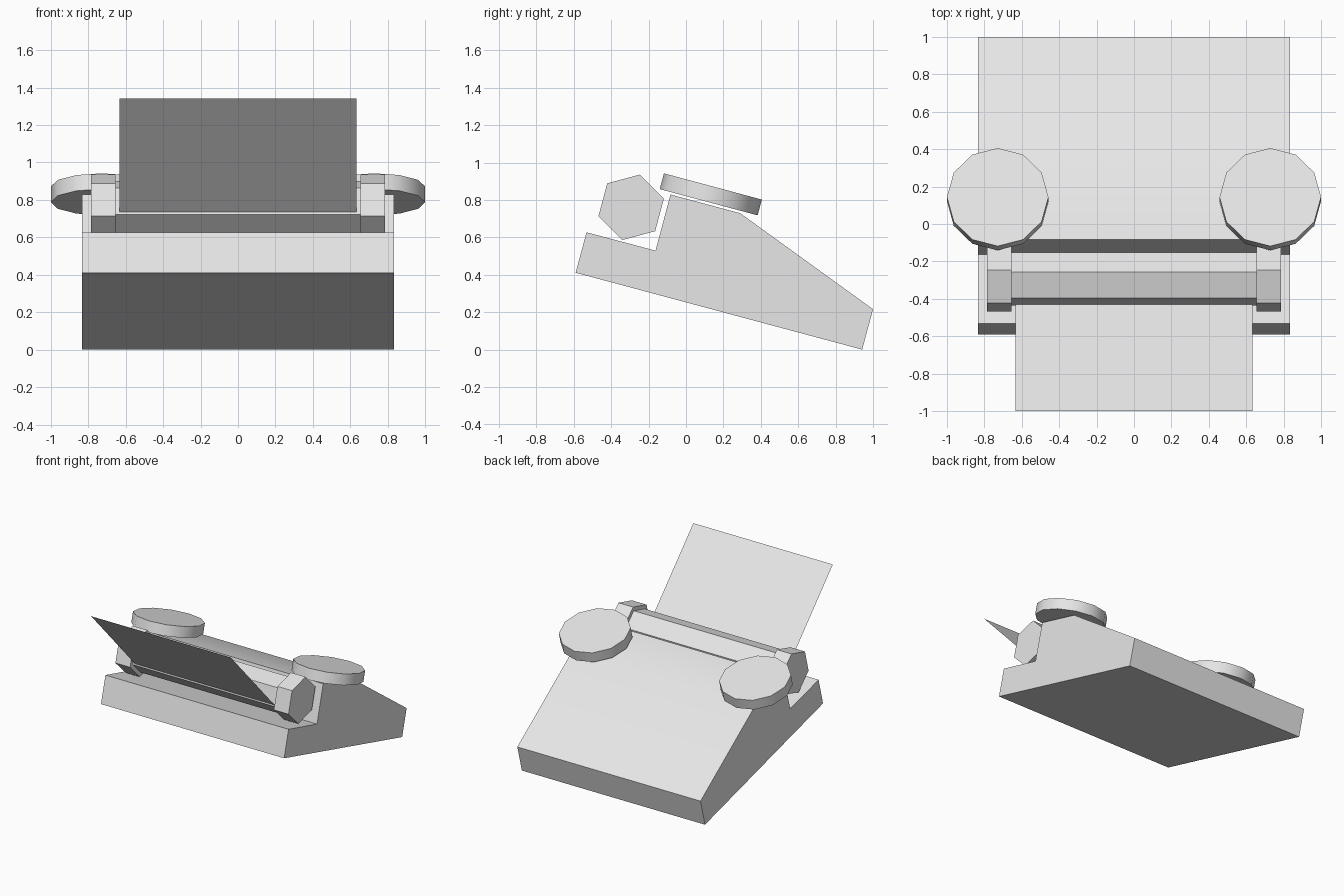
import bpy
import bmesh
import math
from mathutils import Matrix

cube = bpy.data.objects.get("Cube")
if cube:
    bpy.data.objects.remove(cube, do_unlink=True)

TILT = math.radians(15)  # the whole machine leans back by this angle

grey = bpy.data.materials.new("light_grey")
grey.diffuse_color = (0.8, 0.8, 0.8, 1)
grey.use_nodes = True
grey.node_tree.nodes["Principled BSDF"].inputs["Base Color"].default_value = (0.8, 0.8, 0.8, 1)


def finish(name, bm):
    """Turn a bmesh into a named object, smooth only across shallow edges."""
    bmesh.ops.recalc_face_normals(bm, faces=bm.faces)
    mesh = bpy.data.meshes.new(name)
    bm.to_mesh(mesh)
    bm.free()
    mesh.materials.append(grey)
    obj = bpy.data.objects.new(name, mesh)
    bpy.context.collection.objects.link(obj)
    bpy.ops.object.select_all(action='DESELECT')
    obj.select_set(True)
    bpy.context.view_layer.objects.active = obj
    bpy.ops.object.shade_smooth_by_angle(angle=math.radians(35))
    return obj


def prism(name, profile, x0, x1):
    """Extrude a (y, z) profile along x."""
    bm = bmesh.new()
    face = bm.faces.new([bm.verts.new((x0, y, z)) for y, z in profile])
    ext = bmesh.ops.extrude_face_region(bm, geom=[face])
    moved = [v for v in ext["geom"] if isinstance(v, bmesh.types.BMVert)]
    bmesh.ops.translate(bm, verts=moved, vec=(x1 - x0, 0, 0))
    return finish(name, bm)


def hexagon(radius, y=-0.293, z=0.761):
    return [(y + radius * math.cos(TILT + k * math.pi / 3),
             z + radius * math.sin(TILT + k * math.pi / 3)) for k in range(6)]


# Wedge-shaped body with a step for the roller
prism("body", [(-0.59, 0.411), (-0.532, 0.627), (-0.163, 0.529), (-0.083, 0.829),
               (0.29, 0.729), (1.0, 0.216), (0.942, 0.0)], -0.832, 0.832)

# Roller between two larger end knobs
prism("roller", hexagon(0.146), -0.655, 0.655)

for side, s in (("left", 1), ("right", -1)):
    prism(side + "_roller_knob", hexagon(0.181), s * 0.653, s * 0.786)

    # Ribbon reel hovering over the top of the body
    bm = bmesh.new()
    bmesh.ops.create_cone(bm, cap_ends=True, segments=12, radius1=0.271,
                          radius2=0.271, depth=0.087,
                          matrix=Matrix.Translation((s * 0.728, 0.1325, 0.830))
                          @ Matrix.Rotation(-TILT, 4, 'X'))
    finish(side + "_ribbon_reel", bm)

# Thin sheet of paper rising from the front of the roller
bm = bmesh.new()
bm.faces.new([bm.verts.new(p) for p in (
    (-0.634, -0.428, 0.731), (0.634, -0.428, 0.731),
    (0.634, -1.0, 1.342), (-0.634, -1.0, 1.342))])
finish("paper", bm)
